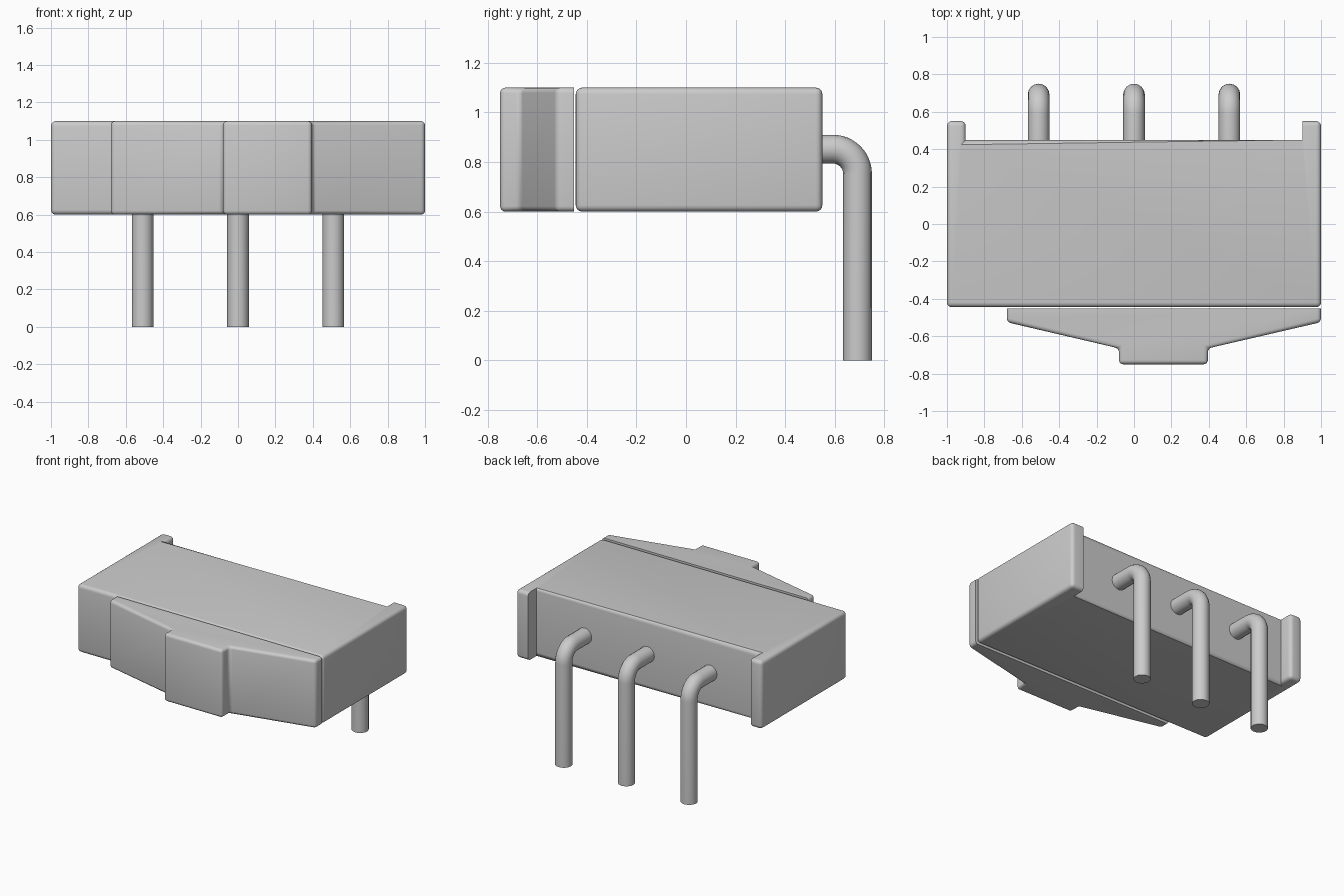
import bpy, bmesh, math
from mathutils import Vector

cube = bpy.data.objects.get("Cube")
if cube:
    bpy.data.objects.remove(cube, do_unlink=True)

GREY = (0.6, 0.6, 0.6, 1)
mat = bpy.data.materials.new("plain grey")
mat.use_nodes = True
mat.diffuse_color = GREY
mat.node_tree.nodes["Principled BSDF"].inputs["Base Color"].default_value = GREY

BOTTOM, TOP = 0.6, 1.1


def finish(obj):
    obj.data.materials.clear()
    obj.data.materials.append(mat)
    bpy.ops.object.select_all(action='DESELECT')
    obj.select_set(True)
    bpy.context.view_layer.objects.active = obj
    bpy.ops.object.shade_smooth_by_angle(angle=math.radians(35))


def rounded_prism(name, outline, radius, rounded):
    """Extrude a plan outline to full height and round the edges chosen by a rule."""
    bm = bmesh.new()
    face = bm.faces.new([bm.verts.new((x, y, BOTTOM)) for x, y in outline])
    side = bmesh.ops.extrude_face_region(bm, geom=[face])["geom"]
    bmesh.ops.translate(bm, vec=(0, 0, TOP - BOTTOM),
                        verts=[v for v in side if isinstance(v, bmesh.types.BMVert)])
    bmesh.ops.recalc_face_normals(bm, faces=bm.faces)
    edges = [e for e in bm.edges if rounded(e)]
    bmesh.ops.bevel(bm, geom=edges, offset=radius, segments=4, profile=0.5,
                    affect='EDGES', clamp_overlap=True)
    mesh = bpy.data.meshes.new(name)
    bm.to_mesh(mesh)
    bm.free()
    obj = bpy.data.objects.new(name, mesh)
    bpy.context.collection.objects.link(obj)
    finish(obj)


def middle(e):
    return (e.verts[0].co + e.verts[1].co) / 2


def body_edge(e):
    # inner corners and the inside of the left ear stay sharp
    m = middle(e)
    return e.is_convex and not (abs(m.x - 0.9) < 0.01 and m.y > 0.4)


def lever_edge(e):
    # the rear face stays sharp, the corners by the step are filleted
    m = middle(e)
    upright = abs(e.verts[0].co.z - e.verts[1].co.z) > 0.1
    return m.y < -0.46 and (upright or abs(m.y + 0.45) > 0.01)


# Housing with two ears at the back
rounded_prism("housing", [(-1, -0.445), (1, -0.445), (1, 0.55), (0.9, 0.55),
                          (0.9, 0.45), (-0.9, 0.45), (-0.9, 0.55), (-1, 0.55)],
              0.026, body_edge)

# Sliding front lever with a raised grip
rounded_prism("front_lever", [(-0.68, -0.452), (-0.68, -0.525), (-0.08, -0.665),
                              (-0.08, -0.75), (0.395, -0.75), (0.395, -0.665),
                              (1, -0.525), (1, -0.452)],
              0.022, lever_edge)


# Bent round pins
def pin(name, x):
    bend, y, z = 0.1, 0.692, 0.852
    path = [Vector((x, 0.4, z))]
    for i in range(13):
        a = math.pi / 2 * i / 12
        path.append(Vector((x, y - bend + bend * math.sin(a), z - bend + bend * math.cos(a))))
    path.append(Vector((x, y, 0)))
    curve = bpy.data.curves.new(name, 'CURVE')
    curve.dimensions = '3D'
    curve.bevel_depth = 0.058
    curve.bevel_resolution = 6
    curve.use_fill_caps = True
    spline = curve.splines.new('POLY')
    spline.points.add(len(path) - 1)
    for point, co in zip(spline.points, path):
        point.co = (*co, 1)
    obj = bpy.data.objects.new(name, curve)
    bpy.context.collection.objects.link(obj)
    bpy.ops.object.select_all(action='DESELECT')
    obj.select_set(True)
    bpy.context.view_layer.objects.active = obj
    bpy.ops.object.convert(target='MESH')
    finish(bpy.context.view_layer.objects.active)


for label, px in (("right", -0.51), ("middle", 0), ("left", 0.51)):
    pin(label + "_pin", px)
